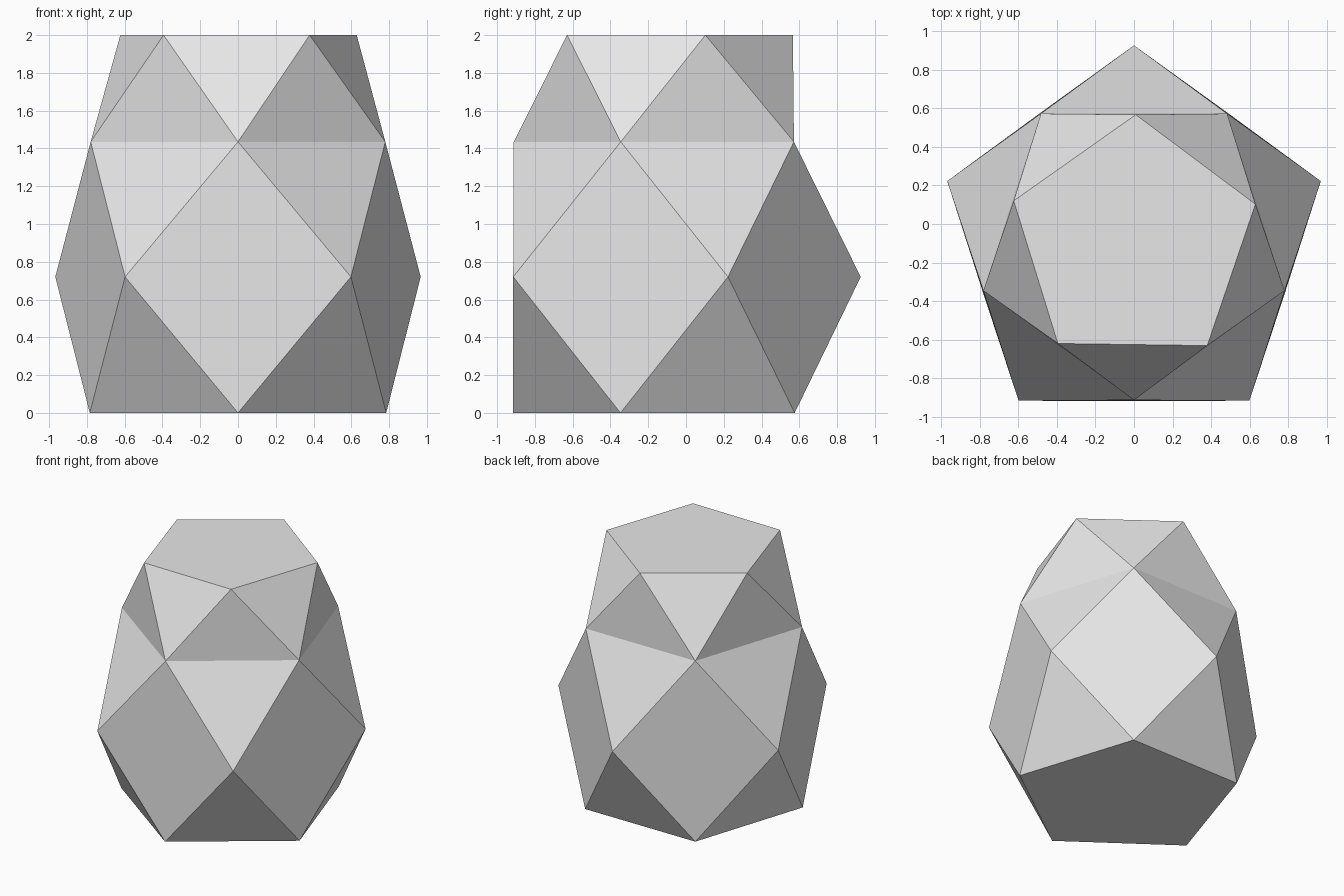
import bpy, bmesh, math

cube = bpy.data.objects.get("Cube")
if cube:
    bpy.data.objects.remove(cube, do_unlink=True)

# Plain grey material
grey = bpy.data.materials.new("light_grey")
grey.use_nodes = True
colour = (0.8, 0.8, 0.8, 1)
grey.diffuse_color = colour
grey.node_tree.nodes["Principled BSDF"].inputs["Base Color"].default_value = colour

CENTRE_Y = -0.092


def pentagon(bm, z, radius, start):
    """Ring of five vertices, starting at an angle in degrees."""
    angles = [math.radians(start + 72 * i) for i in range(5)]
    return [bm.verts.new((radius * math.cos(a), CENTRE_Y + radius * math.sin(a), z))
            for a in angles]


# Stack of pentagons, each turned half a step from the one below
bm = bmesh.new()
rings = [pentagon(bm, z, radius, start) for z, radius, start in (
    (0, 0.825, -90), (0.72, 1.017, -54), (1.435, 0.82, -18), (2, 0.658, 17.2))]

# Bands of alternating triangles between neighbouring rings
for low, high in zip(rings, rings[1:]):
    for i in range(5):
        j = (i + 1) % 5
        bm.faces.new((low[i], low[j], high[i]))
        bm.faces.new((low[j], high[j], high[i]))

# Flat base and top
bm.faces.new(rings[0][::-1])
bm.faces.new(rings[-1])
bmesh.ops.recalc_face_normals(bm, faces=bm.faces)

mesh = bpy.data.meshes.new("faceted_stone")
bm.to_mesh(mesh)
bm.free()
mesh.materials.append(grey)
stone = bpy.data.objects.new("faceted_stone", mesh)
bpy.context.collection.objects.link(stone)
